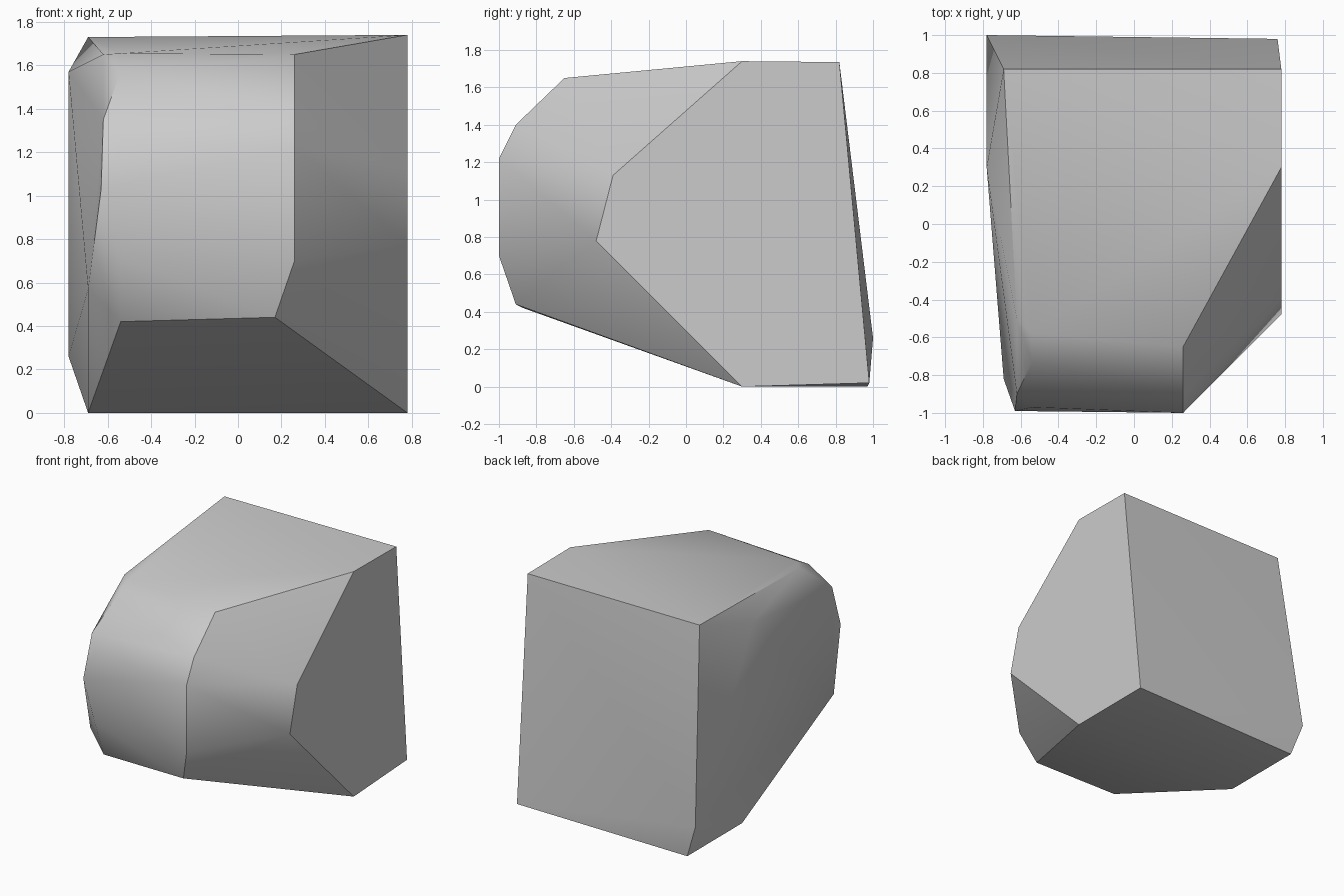
import bpy, bmesh
from math import radians

default = bpy.data.objects.get("Cube")
if default:
    bpy.data.objects.remove(default, do_unlink=True)

# One plain grey stone colour
stone = bpy.data.materials.new("stone_grey")
stone.use_nodes = True
colour = (0.6, 0.6, 0.6, 1.0)
stone.diffuse_color = colour
stone.node_tree.nodes["Principled BSDF"].inputs["Base Color"].default_value = colour

# Flat flank on the +x side, as (y, z)
flank = [(0.3, 1.74), (0.82, 1.735), (0.3, 0), (-0.48, 0.78), (-0.39, 1.13)]
points = [(0.78, y, z) for y, z in flank]
points.append((0.76, 0.98, 0.02))

# Rounded nose, from the top edge down to the underside
nose = [(-0.65, 1.65), (-0.91, 1.4), (-1, 1.22), (-1, 0.7)]
points += [(0.26, y, z) for y, z in nose]
points.append((0.17, -0.91, 0.44))

# Chipped edge between the nose and the -x flank
points += [(-0.54, -0.58, 1.655), (-0.54, -0.73, 1.57), (-0.54, -0.97, 1.26),
           (-0.54, -0.98, 0.71), (-0.54, -0.87, 0.42),
           (-0.62, -0.5, 1.65), (-0.62, -0.9, 1.35),
           (-0.63, -0.99, 1.03), (-0.69, -0.82, 0.57)]

# Far flank with its bevelled top and bottom corners
points += [(-0.78, 0.3, 1.57), (-0.69, 0.82, 1.73), (-0.78, 1, 0.26),
           (-0.69, 0.97, 0), (-0.69, 0.3, 0)]

# Wrap the corners in a convex faceted shell
bm = bmesh.new()
for p in points:
    bm.verts.new(p)
bmesh.ops.convex_hull(bm, input=bm.verts[:])
loose = [v for v in bm.verts if not v.link_faces]
bmesh.ops.delete(bm, geom=loose, context='VERTS')
bmesh.ops.dissolve_limit(bm, angle_limit=radians(2),
                         verts=bm.verts[:], edges=bm.edges[:])
bmesh.ops.recalc_face_normals(bm, faces=bm.faces[:])
mesh = bpy.data.meshes.new("boulder")
bm.to_mesh(mesh)
bm.free()
mesh.materials.append(stone)

boulder = bpy.data.objects.new("boulder", mesh)
bpy.context.collection.objects.link(boulder)
bpy.ops.object.select_all(action='DESELECT')
boulder.select_set(True)
bpy.context.view_layer.objects.active = boulder
bpy.ops.object.shade_smooth_by_angle(angle=radians(40))
